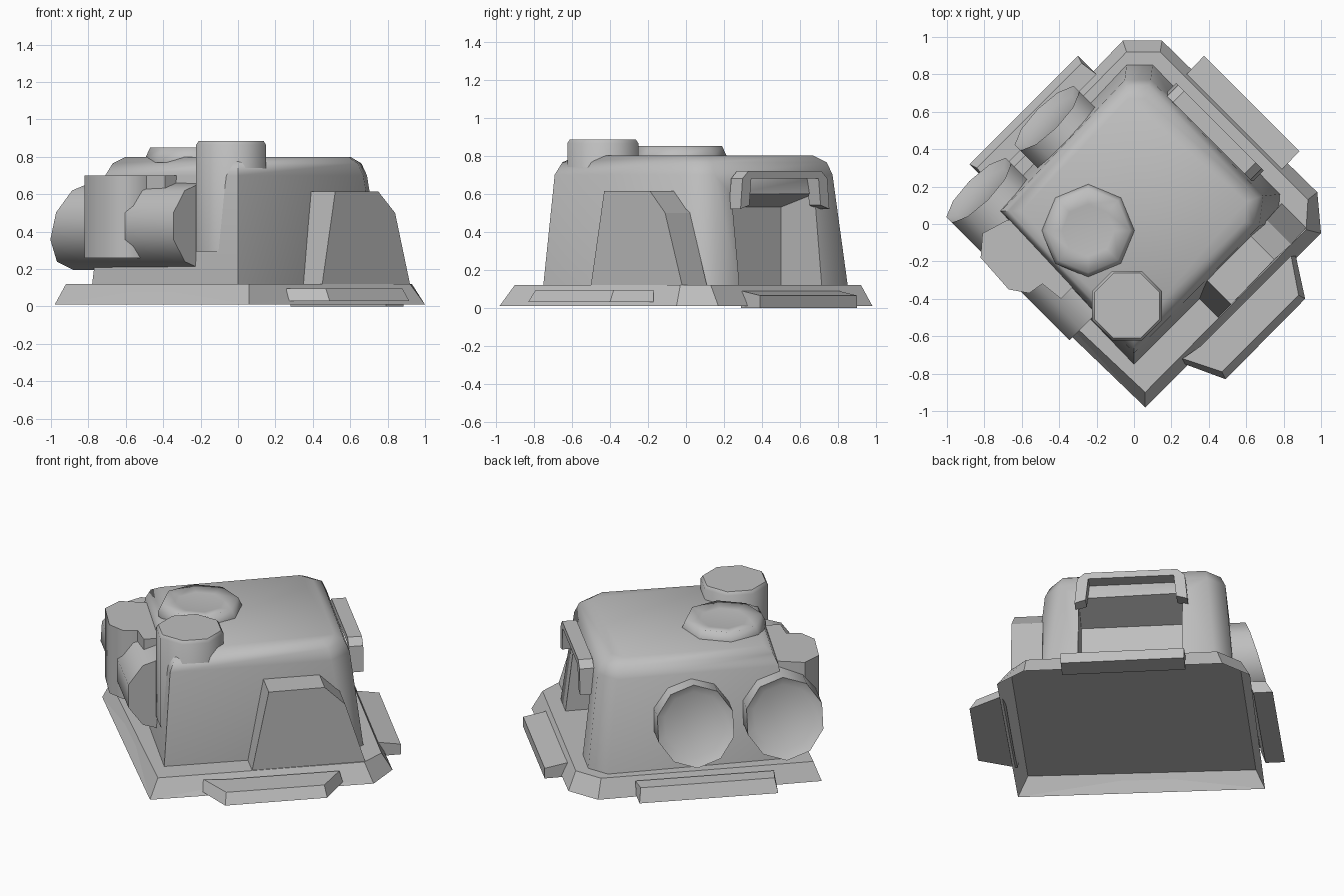
import bpy, bmesh, math
from mathutils import Vector

if "Cube" in bpy.data.objects:
    bpy.data.objects.remove(bpy.data.objects["Cube"], do_unlink=True)

grey = bpy.data.materials.new("plain grey")
grey.use_nodes = True
COLOUR = (0.52, 0.52, 0.52, 1)
grey.diffuse_color = COLOUR
grey.node_tree.nodes["Principled BSDF"].inputs["Base Color"].default_value = COLOUR


def loft(name, rings, angle=25):
    """Closed solid through rings of equal point count."""
    bm = bmesh.new()
    rows = [[bm.verts.new(p) for p in ring] for ring in rings]
    n = len(rows[0])
    for a, b in zip(rows, rows[1:]):
        for i in range(n):
            j = (i + 1) % n
            bm.faces.new((a[i], a[j], b[j], b[i]))
    bm.faces.new(rows[0])
    bm.faces.new(rows[-1])
    bmesh.ops.recalc_face_normals(bm, faces=bm.faces)
    mesh = bpy.data.meshes.new(name)
    bm.to_mesh(mesh)
    bm.free()
    mesh.materials.append(grey)
    ob = bpy.data.objects.new(name, mesh)
    bpy.context.collection.objects.link(ob)
    smooth(ob, angle)
    return ob


def activate(ob):
    bpy.ops.object.select_all(action="DESELECT")
    ob.select_set(True)
    bpy.context.view_layer.objects.active = ob


def smooth(ob, angle):
    activate(ob)
    bpy.ops.object.shade_smooth_by_angle(angle=math.radians(angle))


def level(points, z):
    return [(x, y, z) for x, y in points]


def shift(points, offset):
    return [Vector(p) + Vector(offset) for p in points]


def turned(name, centre, e1, e2, sides, profile, phase=0, angle=50):
    """Faceted round part; profile holds (radius, distance along axis, lean of the ring)."""
    e1, e2, centre = Vector(e1), Vector(e2), Vector(centre)
    axis = e1.cross(e2)
    turns = [2 * math.pi * (i + phase) / sides for i in range(sides)]
    return loft(name, [[centre + r * math.cos(t) * e1 + r * math.sin(t) * e2
                        + axis * (d - lean * r * math.sin(t))
                        for t in turns] for r, d, lean in profile], angle)


X, Y, Z = (1, 0, 0), (0, 1, 0), (0, 0, 1)
D = math.sqrt(0.5)

# Bevelled base, hollow underneath, sharp at two corners and clipped at the other two
base_low = [(0.06, -0.98), (1.0, -0.05), (0.98, 0.17), (0.15, 0.98), (-0.06, 0.98), (-0.98, 0.02)]
base_high = [(0.06, -0.90), (0.92, -0.03), (0.93, 0.13), (0.14, 0.92), (-0.04, 0.92), (-0.92, 0.02)]
hollow = [(x * 0.99, y * 0.99) for x, y in base_high]
loft("base", [level(hollow, 0.112), level(base_low, 0.01), level(base_high, 0.12)])

# Tapered body with a rounded shoulder
foot = [(0, -0.75), (0.77, 0.02), (0.78, 0.16), (0.10, 0.85), (-0.04, 0.85), (-0.78, 0.06)]
shoulder = [(0, -0.69), (0.67, -0.01), (0.69, 0.15), (0.09, 0.77), (-0.05, 0.77), (-0.71, 0.07)]
bevel = [(0, -0.65), (0.64, 0), (0.66, 0.14), (0.08, 0.74), (-0.04, 0.74), (-0.67, 0.07)]
roof = [(0, -0.57), (0.59, 0.01), (0.60, 0.12), (0.06, 0.67), (-0.03, 0.67), (-0.60, 0.07)]
body = loft("body", [level(foot, 0.118), level(shoulder, 0.70),
                     level(bevel, 0.765), level(roof, 0.80)], 50)

# Niche with a sloping ceiling, cut into the body
mouth = [(0.27, 0.75, 0.05), (0.70, 0.32, 0.05), (0.70, 0.32, 0.63), (0.27, 0.75, 0.63)]
niche_back = [(0.03, 0.50, 0.05), (0.46, 0.07, 0.05), (0.46, 0.07, 0.53), (0.03, 0.50, 0.53)]
cutter = loft("niche_cutter", [mouth, niche_back])
cutter.hide_render = True
mod = body.modifiers.new("niche", "BOOLEAN")
mod.operation, mod.object, mod.solver = "DIFFERENCE", cutter, "EXACT"
activate(body)
bpy.ops.object.modifier_apply(modifier="niche")
bpy.data.objects.remove(cutter, do_unlink=True)
smooth(body, 50)

# Arched handle over the niche: (distance along the face, height)
arch = [(-0.33, 0.52), (-0.315, 0.68), (-0.27, 0.72), (0.27, 0.72), (0.315, 0.68), (0.33, 0.52),
        (0.265, 0.54), (0.25, 0.68), (-0.25, 0.68), (-0.265, 0.54)]
arch_in = [(0.40 + t * D, 0.46 - t * D, z) for t, z in arch]
loft("handle", [arch_in, shift(arch_in, (0.06, 0.06, 0))])

# Raised side panel with a clipped upper corner
panel = [(0.45, -0.50, 0.118), (0.92, -0.02, 0.118), (0.84, -0.11, 0.50),
         (0.75, -0.19, 0.615), (0.52, -0.43, 0.615)]
loft("side_panel", [panel, shift(panel, (-0.13, 0.13, 0))])

# Step plates around the base
front_step = [(0.26, -0.745), (0.49, -0.83), (0.915, -0.40), (0.865, -0.17), (0.78, -0.23), (0.36, -0.65)]
front_step_top = [(0.26, -0.72), (0.47, -0.79), (0.88, -0.38), (0.84, -0.17), (0.78, -0.23), (0.36, -0.65)]
loft("front_step", [level(front_step, 0.03), level(front_step_top, 0.095)])
back_step = [(0.28, 0.80, 0), (0.375, 0.90, 0), (0.885, 0.39, 0), (0.79, 0.29, 0)]
back_step_top = [(0.28, 0.80, 0.09), (0.375, 0.90, 0.065), (0.885, 0.39, 0.065), (0.79, 0.29, 0.09)]
loft("back_step", [back_step, back_step_top])
side_step = [(-0.30, 0.90), (-0.88, 0.32), (-0.80, 0.24), (-0.22, 0.82)]
side_step_top = [(-0.28, 0.86), (-0.84, 0.30), (-0.78, 0.22), (-0.20, 0.80)]
loft("side_step", [level(side_step, 0.02), level(side_step_top, 0.10)])

# Two horizontal pipes with dished ends that lean back
LEAN = 0.3
for name, x, y, length in (("short_pipe", -0.465, 0.565, 0.4), ("long_pipe", -0.83, 0.18, 0.91)):
    turned(name, (x, y, 0.43), (-D, -D, 0), Z, 10,
           [(0.235, -length, 0), (0.235, 0, LEAN), (0.185, -0.03, LEAN)], 0.5, 40)

# Upright block clamped round the long pipe, with a strip running along it
block = [(-0.82, -0.18), (-0.67, -0.35), (-0.56, -0.37), (-0.49, -0.32), (-0.39, -0.40),
         (-0.32, -0.33), (-0.38, -0.10), (-0.50, 0.05), (-0.68, 0.02), (-0.81, -0.05)]
loft("pipe_block", [level(block, 0.26), level(block, 0.70)], 50)

# Upright stack and roof hatch
turned("stack", (-0.037, -0.437, 0), X, Y, 8,
       [(0.202, 0.295, 0), (0.202, 0.865, 0), (0.188, 0.885, 0)], 0.5, 50)
turned("roof_hatch", (-0.245, -0.035, 0), X, Y, 8,
       [(0.25, 0.77, 0), (0.25, 0.795, 0), (0.225, 0.85, 0), (0.14, 0.838, 0)], 0, 80)
